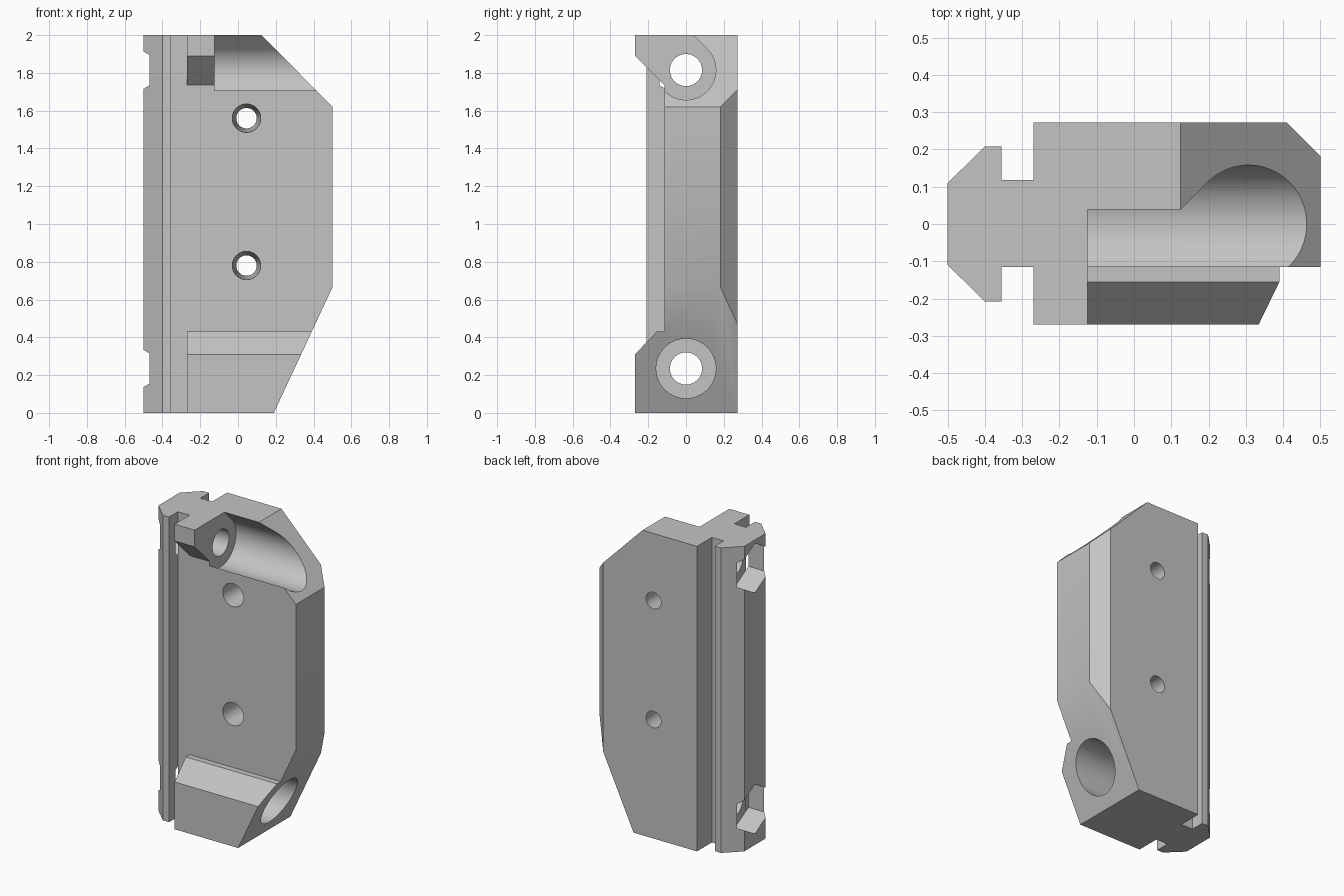
import bpy, bmesh, math
from mathutils import Vector

if "Cube" in bpy.data.objects:
    bpy.data.objects.remove(bpy.data.objects["Cube"], do_unlink=True)

grey = bpy.data.materials.new("plain_grey")
grey.use_nodes = True
colour = (0.55, 0.55, 0.55, 1)
grey.diffuse_color = colour
grey.node_tree.nodes["Principled BSDF"].inputs["Base Color"].default_value = colour

# Map a 2D profile point and a depth to 3D, for each extrusion axis
PLACE = {
    "x": lambda p, q, d: (d, p, q),
    "y": lambda p, q, d: (p, d, q),
    "z": lambda p, q, d: (p, q, d),
}


def loft(name, start, end, axis, a, b):
    """Solid between two matching profiles at depths a and b."""
    bm = bmesh.new()
    rings = [[bm.verts.new(PLACE[axis](p, q, d)) for p, q in pts]
             for pts, d in ((start, a), (end, b))]
    n = len(start)
    for ring in rings:
        bm.faces.new(ring)
    for i in range(n):
        j = (i + 1) % n
        bm.faces.new((rings[0][i], rings[0][j], rings[1][j], rings[1][i]))
    bmesh.ops.recalc_face_normals(bm, faces=bm.faces)
    mesh = bpy.data.meshes.new(name)
    bm.to_mesh(mesh)
    bm.free()
    mesh.materials.append(grey)
    ob = bpy.data.objects.new(name, mesh)
    bpy.context.collection.objects.link(ob)
    return ob


def prism(name, pts, axis, a, b):
    return loft(name, pts, pts, axis, a, b)


def arc(cx, cy, r, n=64, start=0.0, sweep=360.0):
    steps = n if sweep == 360 else n - 1
    return [(cx + r * math.cos(math.radians(start + sweep * i / steps)),
             cy + r * math.sin(math.radians(start + sweep * i / steps)))
            for i in range(n)]


def combine(target, tool, operation):
    bpy.context.view_layer.objects.active = target
    mod = target.modifiers.new(operation.lower(), "BOOLEAN")
    mod.operation = operation
    mod.solver = "EXACT"
    mod.object = tool
    bpy.ops.object.modifier_apply(modifier=mod.name)
    bpy.data.objects.remove(tool, do_unlink=True)


# Main body with the T-shaped rail along its side
plan = [(-0.5, -0.11), (-0.4, -0.208), (-0.355, -0.208), (-0.355, -0.115),
        (-0.27, -0.115), (0.6, -0.115), (0.6, 0.083), (0.41, 0.272),
        (-0.27, 0.272), (-0.27, 0.118), (-0.355, 0.118), (-0.355, 0.208),
        (-0.4, 0.208), (-0.5, 0.11)]
body = prism("rail_bracket_body", plan, "z", -0.1, 2.1)

# Front ledge at the bottom and lug at the top
ledge = [(-0.27, -0.1), (-0.27, 0.31), (-0.155, 0.43), (0.05, 0.43), (0.05, -0.1)]
combine(body, prism("bottom_ledge", ledge, "x", -0.27, 0.55), "UNION")
lug = [(-0.27, 2.1), (-0.27, 1.89), (-0.05, 1.67), (0.05, 1.67), (0.05, 2.1)]
combine(body, prism("top_lug", lug, "x", -0.27, 0.0), "UNION")

# Trim to the slanted outline
outline = [(-0.7, 0), (0.19, 0), (0.5, 0.665), (0.5, 1.62), (0.125, 2), (-0.7, 2)]
combine(body, prism("outline", outline, "y", -0.5, 0.5), "INTERSECT")

# Cross bolts: through hole, hexagonal nut pocket, wide bore for the head
LOW, HIGH, HEAD, SEAT = 0.235, 1.815, 0.158, -0.125
for z in (LOW, HIGH):
    combine(body, prism("bolt_hole", arc(0, z, 0.085), "x", -0.7, 0.7), "DIFFERENCE")
    combine(body, prism("nut_pocket", arc(0, z, 0.162, 6, 30), "x", -0.7, -0.354),
            "DIFFERENCE")
combine(body, prism("head_bore", arc(0, LOW, HEAD), "x", SEAT, 0.7), "DIFFERENCE")

# Upper bore opens diagonally toward the front and top
slot = arc(0, HIGH, HEAD, 48, 45, -180)
shift = Vector((-0.5, 0.5))
slot += [tuple(Vector(slot[-1]) + shift), tuple(Vector(slot[0]) + shift)]
combine(body, prism("open_bore", slot, "x", SEAT, 0.7), "DIFFERENCE")

# Tapered mounting holes from front to back
for z in (0.78, 1.56):
    combine(body, loft("mount_hole", arc(0.045, z, 0.076), arc(0.045, z, 0.053),
                       "y", -0.13, 0.29), "DIFFERENCE")

bpy.ops.object.select_all(action="DESELECT")
body.select_set(True)
bpy.context.view_layer.objects.active = body
bpy.ops.object.shade_smooth_by_angle(angle=math.radians(30))
